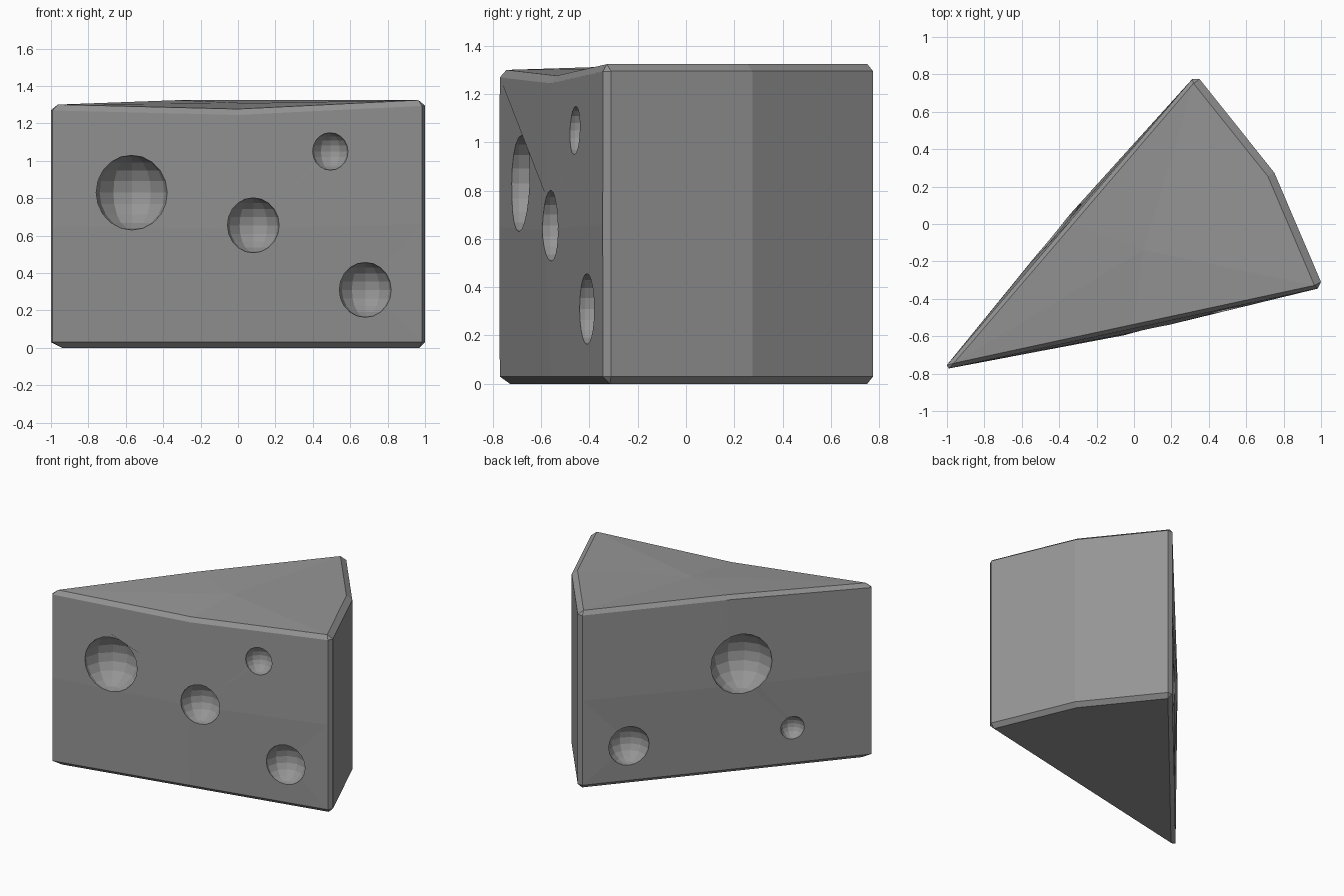
import bpy, bmesh
from mathutils import Vector

cube = bpy.data.objects.get("Cube")
if cube:
    bpy.data.objects.remove(cube)

# Rind colour
grey = bpy.data.materials.new("plain grey")
grey.use_nodes = True
grey.diffuse_color = (0.3, 0.3, 0.3, 1)
grey.node_tree.nodes["Principled BSDF"].inputs["Base Color"].default_value = grey.diffuse_color

# Footprint corners, counter-clockwise
tip = Vector((-1.02, -0.778, 0))
right = Vector((1.012, -0.338, 0))
heel = Vector((0.75, 0.275, 0))
back = Vector((0.332, 0.798, 0))
front_mid, left_mid = (tip + right) / 2, (back + tip) / 2
outline = [tip, front_mid, right, heel, back, left_mid]
top_heights = [1.30, 1.275, 1.325, 1.325, 1.325, 1.325]
front_out = (right - tip).normalized().cross(Vector((0, 0, 1)))
left_out = (tip - back).normalized().cross(Vector((0, 0, 1)))
bulge = {1: front_out * 0.027, 5: left_out * 0.027}

# Wedge body: three rings, the long sides swelling at mid height
bm = bmesh.new()
rings = []
for level in (0, 0.5, 1):
    ring = []
    for i, (p, h) in enumerate(zip(outline, top_heights)):
        co = p + Vector((0, 0, h * level))
        if level == 0.5:
            co += bulge.get(i, Vector())
        ring.append(bm.verts.new(co))
    rings.append(ring)
bm.faces.new(rings[0][::-1])
peak = bm.verts.new((0.05, -0.14, 1.308))
for i in range(6):
    j = (i + 1) % 6
    for low, high in zip(rings, rings[1:]):
        bm.faces.new((low[i], low[j], high[j], high[i]))
    bm.faces.new((rings[2][i], rings[2][j], peak))
mesh = bpy.data.meshes.new("cheese_wedge")
bm.to_mesh(mesh)
bm.free()
mesh.materials.append(grey)
wedge = bpy.data.objects.new("cheese_wedge", mesh)
bpy.context.collection.objects.link(wedge)

# Round holes: fraction along the side, height, radius
holes = {
    (0, 1): [(0.222, 0.83, 0.2), (0.54, 0.655, 0.147), (0.837, 0.31, 0.147), (0.744, 1.05, 0.1)],
    (1, 0): [(0.547, 0.815, 0.22), (0.17, 0.29, 0.145), (0.72, 0.29, 0.085)],
}
bm = bmesh.new()
for side, spots in holes.items():
    start, end, out = (tip, right, front_out) if side == (0, 1) else (back, tip, left_out)
    for t, z, r in spots:
        swell = 0.025 * min(1 - abs(2 * t - 1), 1 - abs(z / 0.65 - 1))
        centre = start.lerp(end, t) + out * swell + Vector((0, 0, z))
        made = bmesh.ops.create_uvsphere(bm, u_segments=12, v_segments=10, radius=r)
        bmesh.ops.translate(bm, verts=made["verts"], vec=centre)
cut_mesh = bpy.data.meshes.new("hole_cutter")
bm.to_mesh(cut_mesh)
bm.free()
cut_mesh.materials.append(grey)
cutter = bpy.data.objects.new("hole_cutter", cut_mesh)
cutter.hide_render = True
bpy.context.collection.objects.link(cutter)

# Chamfer the sharp edges, then scoop the holes
bevel = wedge.modifiers.new("chamfer", "BEVEL")
bevel.width, bevel.segments, bevel.limit_method = 0.03, 1, "ANGLE"
scoop = wedge.modifiers.new("holes", "BOOLEAN")
scoop.operation, scoop.solver, scoop.object = "DIFFERENCE", "EXACT", cutter
bpy.context.view_layer.objects.active = wedge
wedge.select_set(True)
for name in ("chamfer", "holes"):
    bpy.ops.object.modifier_apply(modifier=name)
bpy.data.objects.remove(cutter)
